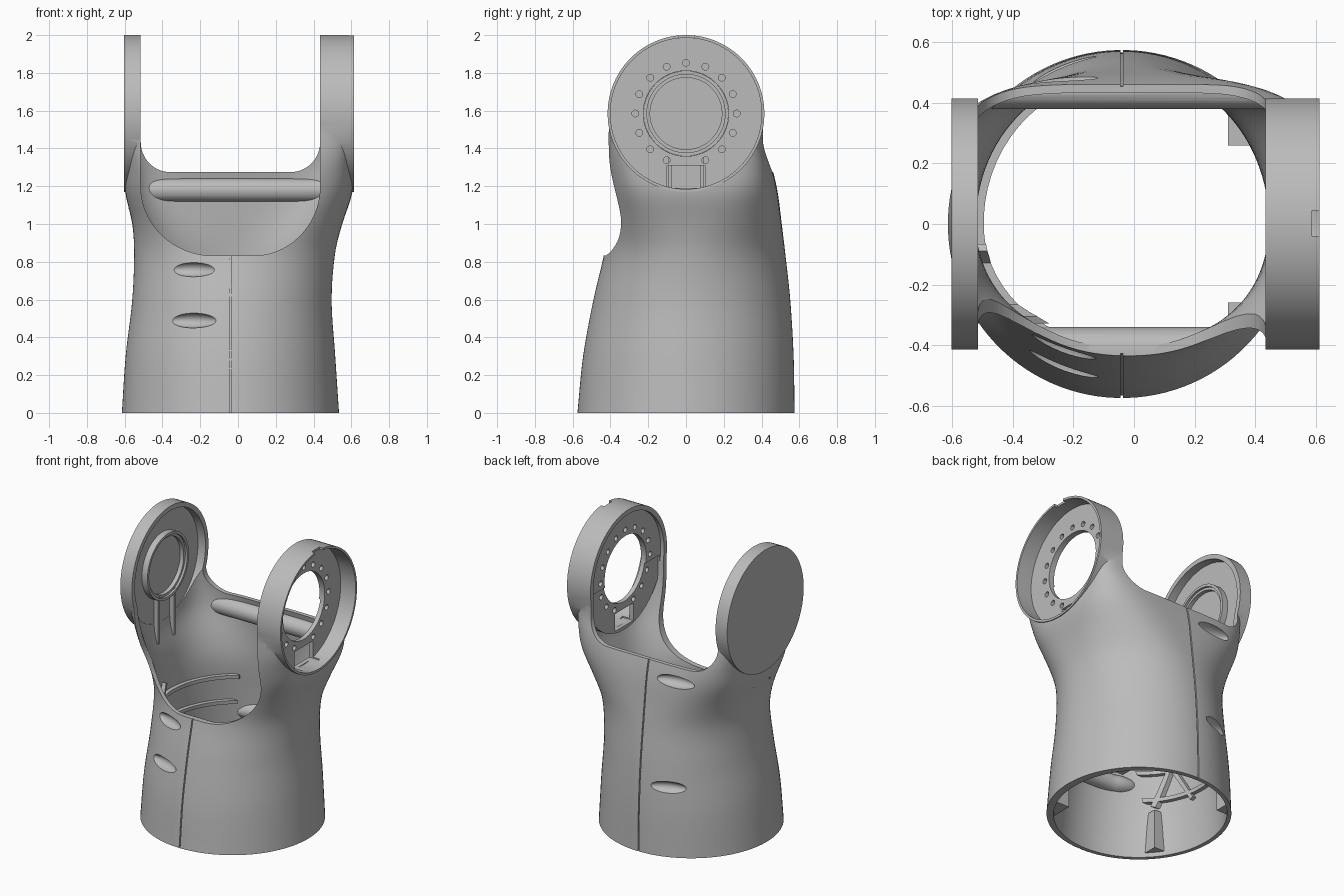
import bpy, bmesh, math
from mathutils import Matrix, Vector

default = bpy.data.objects.get("Cube")
if default:
    bpy.data.objects.remove(default)

grey = bpy.data.materials.new("plain grey")
grey.use_nodes = True
grey.diffuse_color = (0.5, 0.5, 0.5, 1)
grey.node_tree.nodes["Principled BSDF"].inputs["Base Color"].default_value = (0.5, 0.5, 0.5, 1)

AXIS_Z, EAR_R = 1.585, 0.415
EAR_IN_L, EAR_IN_R = -0.515, 0.435

# Body sections: height, left x, right x, front depth, back depth, squareness
KEYS = [
    (0.00, -.615, .535, .575, .575, 2.0),
    (0.30, -.595, .515, .545, .570, 2.0),
    (0.60, -.560, .496, .490, .552, 2.0),
    (0.85, -.550, .515, .432, .525, 2.1),
    (1.00, -.560, .552, .412, .507, 2.6),
    (1.17, -.597, .606, .412, .485, 3.6),
    (1.30, -.598, .607, .418, .455, 5.0),
    (1.42, -.598, .607, .415, .415, 7.0),
    (1.56, -.598, .607, .412, .412, 8.0),
]


def section(z):
    """Smoothly interpolate the body section at a height."""
    z = min(max(z, KEYS[0][0]), KEYS[-1][0])
    i = max(k for k in range(len(KEYS) - 1) if KEYS[k][0] <= z)
    p, q = KEYS[i], KEYS[i + 1]
    a, b = KEYS[max(i - 1, 0)], KEYS[min(i + 2, len(KEYS) - 1)]
    h = q[0] - p[0]
    t = (z - p[0]) / h
    out = []
    for c in range(1, 6):
        m0 = (q[c] - a[c]) / (q[0] - a[0]) * h
        m1 = (b[c] - p[c]) / (b[0] - p[0]) * h
        out.append((1 + 2 * t) * (1 - t) ** 2 * p[c] + t * (1 - t) ** 2 * m0
                   + t * t * (3 - 2 * t) * q[c] + t * t * (t - 1) * m1)
    return out


def finish(bm, name):
    bmesh.ops.recalc_face_normals(bm, faces=bm.faces)
    mesh = bpy.data.meshes.new(name)
    bm.to_mesh(mesh)
    bm.free()
    mesh.materials.append(grey)
    ob = bpy.data.objects.new(name, mesh)
    bpy.context.collection.objects.link(ob)
    return ob


def loft(name, inset, inset_right, z0, z1, rings=36, segs=112):
    bm = bmesh.new()
    loops = []
    for r in range(rings + 1):
        z = z0 + (z1 - z0) * r / rings
        xl, xr, yf, yb, n = section(z)
        xl, xr, yf, yb = xl + inset, xr - inset_right, yf - inset, yb - inset
        loop = []
        for s in range(segs):
            a = math.tau * (s + 0.5) / segs
            ca, sa = math.cos(a), math.sin(a)
            x = (xl + xr) / 2 + (xr - xl) / 2 * math.copysign(abs(ca) ** (2 / n), ca)
            y = (yb if sa > 0 else yf) * math.copysign(abs(sa) ** (2 / n), sa)
            loop.append(bm.verts.new((x, y, z)))
        loops.append(loop)
    for lo, hi in zip(loops, loops[1:]):
        for s in range(segs):
            k = (s + 1) % segs
            bm.faces.new((lo[s], lo[k], hi[k], hi[s]))
    bm.faces.new(loops[0])
    bm.faces.new(loops[-1])
    return finish(bm, name)


def disc(name, x0, x1, r, y=0, z=AXIS_Z, segs=96):
    """Cylinder lying along x."""
    bm = bmesh.new()
    m = Matrix.Translation(((x0 + x1) / 2, y, z)) @ Matrix.Rotation(math.pi / 2, 4, 'Y')
    bmesh.ops.create_cone(bm, cap_ends=True, segments=segs, radius1=r, radius2=r,
                          depth=x1 - x0, matrix=m)
    return finish(bm, name)


def box(name, lo, hi, tilt=0):
    lo, hi = Vector(lo), Vector(hi)
    bm = bmesh.new()
    m = (Matrix.Translation((lo + hi) / 2) @ Matrix.Rotation(tilt, 4, 'X')
         @ Matrix.Diagonal((*(hi - lo), 1)))
    bmesh.ops.create_cube(bm, size=1, matrix=m)
    return finish(bm, name)


def ellipsoid(name, centre, size, turn):
    bm = bmesh.new()
    m = (Matrix.Translation(centre) @ Matrix.Rotation(turn, 4, 'Z')
         @ Matrix.Diagonal((*size, 1)))
    bmesh.ops.create_uvsphere(bm, u_segments=32, v_segments=20, radius=1, matrix=m)
    return finish(bm, name)


def opening(name, floor, left, right, rz, y0, y1):
    """Prism with a U profile that opens the body between the ears."""
    pts = [(EAR_IN_R, 2.3), (EAR_IN_L, 2.3)]
    for side, centre, rx in ((-1, left, left - EAR_IN_L), (1, right, EAR_IN_R - right)):
        for k in range(25):
            a = math.pi / 2 * (k if side < 0 else 24 - k) / 24
            pts.append((centre + side * rx * math.cos(a), floor + rz * (1 - math.sin(a))))
    bm = bmesh.new()
    face = bm.faces.new([bm.verts.new((x, y0, z)) for x, z in pts])
    ext = bmesh.ops.extrude_face_region(bm, geom=[face])
    bmesh.ops.translate(bm, vec=(0, y1 - y0, 0),
                        verts=[v for v in ext["geom"] if isinstance(v, bmesh.types.BMVert)])
    return finish(bm, name)


def combine(target, other, how='DIFFERENCE'):
    mod = target.modifiers.new("cut", 'BOOLEAN')
    mod.operation, mod.solver, mod.object = how, 'EXACT', other
    bpy.context.view_layer.objects.active = target
    bpy.ops.object.modifier_apply(modifier=mod.name)
    bpy.data.objects.remove(other)


# Outer solid with both ears
body = loft("shell_body", 0, 0, 0, 1.56)
combine(body, disc("left_ear", 0.38, 0.613, EAR_R), 'UNION')
combine(body, disc("right_ear", -0.603, -0.46, EAR_R), 'UNION')

# Hollow, leaving inner ribs, rods, posts and dent walls standing
hollow = loft("hollow", 0.028, 0.05, -0.1, 1.54)
combine(hollow, disc("ear_hollow", -0.572, 0.46, 0.383), 'UNION')
combine(hollow, disc("ear_floor", 0.47, 0.8, EAR_R + 0.005))
for y, z, r, half in ((.44, 1.18, .06, .45), (-.42, .755, .08, .4),
                      (-.48, .49, .06, .4), (.51, .47, .06, .4)):
    combine(hollow, disc("inner_rod", -0.04 - half, half, r, y, z, 32))
for side in (-1, 1):
    for x0, x1, y0 in ((0.31, 0.7, 0.26), (-0.7, -0.42, 0.3)):
        ya, yb = sorted((side * y0, side * 0.6))
        combine(hollow, box("corner_post", (x0, ya, 0.03), (x1, yb, 0.3)))

ribs = [box("rib", (-.8, -.36, z), (-.28, .42, z + .025)) for z in (.36, .54, .72)]
ribs += [box("cross_rib", (-.8, -.21, .3), (-.28, -.185, .85), t) for t in (-.45, .45)]
for rib in ribs:
    combine(rib, loft("rib_core", 0.055, 0.08, -0.1, 1.54, 24, 64))
    combine(hollow, rib)

# Teardrop dents in the right half
DENTS = [(-.24, -.43, .76, -.36), (-.24, -.48, .49, -.36),
         (-.25, .475, 1.18, .16), (-.24, .535, .47, .36)]
for x, y, z, turn in DENTS:
    combine(hollow, ellipsoid("dent_wall", (x, y, z), (.155, .075, .06), turn))
combine(body, hollow)
for x, y, z, turn in DENTS:
    combine(body, ellipsoid("dent", (x, y, z), (.135, .05, .04), turn))

# Front and back openings between the ears
combine(body, opening("front_opening", 0.832, -0.13, 0.08, 0.37, -1, 0.01))
combine(body, opening("back_opening", 1.275, -0.36, 0.28, 0.16, 0, 1))

# Left ear: outer recess, bore, bolt holes, cable notch and key slot
combine(body, disc("recess", 0.5, 0.8, 0.4))
combine(body, disc("bore", 0.4, 0.6, 0.226))
for k in range(1, 16):
    a = math.tau * k / 16 - math.pi / 2
    combine(body, disc("bolt_hole", 0.44, 0.55, 0.018, 0.268 * math.cos(a),
                       AXIS_Z + 0.268 * math.sin(a), 16))
combine(body, box("cable_notch", (0.45, -0.1, 1.19), (0.55, 0.1, 1.31)))
combine(body, box("key_slot", (0.588, -0.04, 1.96), (0.7, 0.045, 2.1)))

# Seam groove down the front and back
seam = box("seam", (-0.045, -1, -0.1), (-0.037, 1, 1.5))
combine(seam, loft("seam_core", 0.008, 0.008, -0.2, 1.54))
combine(body, seam)

# Right ear: stepped bearing ring with two legs
ring = disc("bearing_ring", -0.58, -0.53, 0.225)
combine(ring, disc("ring_step", -0.545, -0.4, 0.207))
combine(ring, disc("ring_bore", -0.7, -0.4, 0.19))
legs = [box("ring_leg_" + n, (-0.58, y - .01, 1.08), (-0.54, y + .01, 1.4))
        for n, y in (("front", -0.085), ("back", 0.085))]

for ob in [body, ring] + legs:
    bpy.ops.object.select_all(action='DESELECT')
    ob.select_set(True)
    bpy.context.view_layer.objects.active = ob
    bpy.ops.object.shade_smooth_by_angle(angle=math.radians(30))
